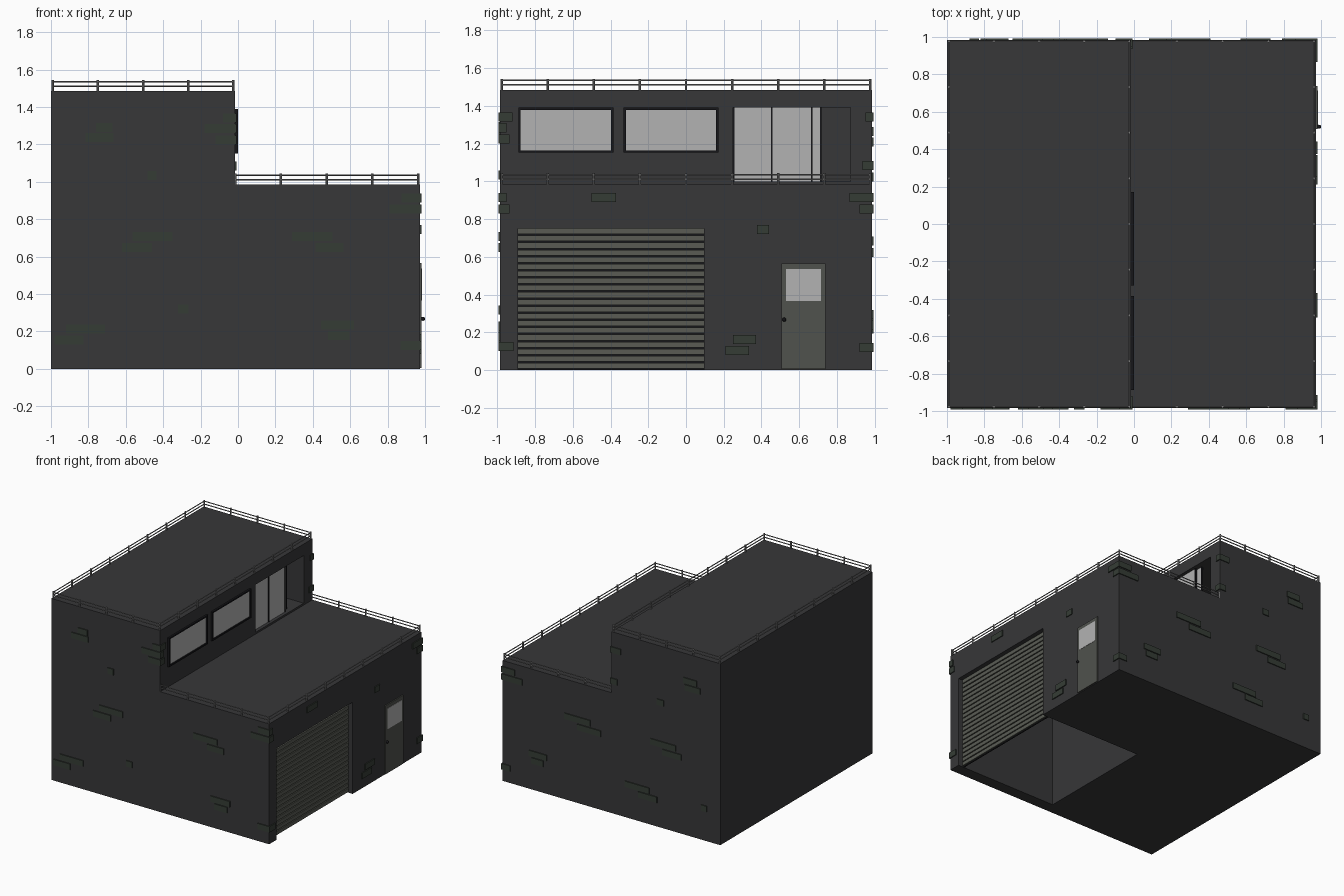
import bpy, bmesh
from mathutils import Vector, Matrix

if "Cube" in bpy.data.objects:
    bpy.data.objects.remove(bpy.data.objects["Cube"])


def mat(name, r, g, b):
    m = bpy.data.materials.new(name)
    m.diffuse_color = (r, g, b, 1)
    m.use_nodes = True
    m.node_tree.nodes["Principled BSDF"].inputs["Base Color"].default_value = m.diffuse_color
    return m


WALL = mat("wall_dark", .038, .038, .040)
BRICK = mat("brick_green", .036, .046, .036)
SHUTTER = mat("shutter_grey", .10, .105, .088)
DOOR = mat("door_grey", .08, .084, .074)
GLASS = mat("glass_pale", .45, .45, .45)
FRAME = mat("frame_black", .008, .008, .01)
METAL = mat("rail_metal", .2, .2, .2)


def finish(name, bm, m):
    bmesh.ops.recalc_face_normals(bm, faces=bm.faces)
    me = bpy.data.meshes.new(name)
    bm.to_mesh(me)
    bm.free()
    me.materials.append(m)
    ob = bpy.data.objects.new(name, me)
    bpy.context.collection.objects.link(ob)
    return ob


def add_box(bm, x0, x1, y0, y1, z0, z1):
    mx = Matrix.Translation(((x0 + x1) / 2, (y0 + y1) / 2, (z0 + z1) / 2)) @ \
        Matrix.Diagonal((x1 - x0, y1 - y0, z1 - z0, 1))
    bmesh.ops.create_cube(bm, size=1, matrix=mx)


def boxes(name, m, *dims):
    bm = bmesh.new()
    for d in dims:
        add_box(bm, *d)
    return finish(name, bm, m)


def add_rod(bm, a, b, r, seg=8):
    a, b = Vector(a), Vector(b)
    d = b - a
    mx = Matrix.Translation((a + b) / 2) @ d.to_track_quat('Z', 'Y').to_matrix().to_4x4()
    bmesh.ops.create_cone(bm, cap_ends=True, segments=seg, radius1=r, radius2=r,
                          depth=d.length, matrix=mx)


def extrude_profile(name, pts, y0, y1, m):
    # closed x/z outline swept along y
    bm = bmesh.new()
    f = bm.faces.new([bm.verts.new((x, y0, z)) for x, z in pts])
    new = bmesh.ops.extrude_face_region(bm, geom=[f])["geom"]
    bmesh.ops.translate(bm, vec=(0, y1 - y0, 0),
                        verts=[v for v in new if isinstance(v, bmesh.types.BMVert)])
    return finish(name, bm, m)


L, MID, R, W = -1.0, -.015, .972, .985     # wall planes
LOW, HIGH = .985, 1.485                    # roof heights

# stepped building shell, with garage and balcony-room cavities
shell = extrude_profile("building_shell", [(L, 0), (R, 0), (R, LOW), (MID, LOW), (MID, HIGH), (L, HIGH)],
                        -W, W, WALL)
for dims in [(.05, 1.2, -.89, .095, -.2, .75), (-.4, .2, .25, .872, 1.0, 1.39)]:
    cut = boxes("cutter", WALL, dims)
    cut.hide_render = True
    mod = shell.modifiers.new("cut", 'BOOLEAN')
    mod.operation, mod.solver, mod.object = 'DIFFERENCE', 'EXACT', cut
    bpy.context.view_layer.objects.active = shell
    bpy.ops.object.modifier_apply(modifier="cut")
    bpy.data.objects.remove(cut)

# garage roller shutter: slats in front of a dark backing sheet
n, step, sx = 20, .75 / 20, .935
boxes("shutter_slats", SHUTTER,
      *[(sx - .012, sx, -.89, .095, i * step + .008, (i + 1) * step) for i in range(n)])
boxes("shutter_backing", FRAME, (sx - .018, sx - .011, -.89, .095, 0, .75))

# entrance door with window and knob
boxes("entrance_door", DOOR, (R - .01, .981, .507, .738, .005, .565))
boxes("entrance_door_glass", GLASS, (R, .983, .53, .715, .365, .535))
bm = bmesh.new()
add_rod(bm, (.975, .52, .267), (.99, .52, .267), .006)
bmesh.ops.create_uvsphere(bm, u_segments=12, v_segments=8, radius=.011,
                          matrix=Matrix.Translation((.989, .52, .267)))
finish("door_knob", bm, FRAME)

# upper windows
T = .012
for i, (a, b) in enumerate([(-.888, -.385), (-.33, .172)]):
    x0, x1, z0, z1 = MID - .005, 0, 1.152, 1.39
    boxes(f"window_frame_{i}", FRAME,
          (x0, x1, a, b, z0, z0 + T), (x0, x1, a, b, z1 - T, z1),
          (x0, x1, a, a + T, z0 + T, z1 - T), (x0, x1, b - T, b, z0 + T, z1 - T))
    boxes(f"window_glass_{i}", GLASS, (x0, -.01, a + T, b - T, z0 + T, z1 - T))

# sliding balcony door, partly open
boxes("sliding_glass", GLASS, (-.048, -.042, .25, .667, 1.0, 1.39), (-.068, -.062, .46, .715, 1.0, 1.39))
boxes("sliding_stiles", FRAME, *[(-.052, -.038, y - .004, y + .004, 1.0, 1.39) for y in (.254, .455, .667)],
      (-.072, -.058, .711, .717, 1.0, 1.39))


# railings: posts plus two rails along each run
def railing(name, z, runs):
    bm = bmesh.new()
    done = set()
    for (x0, y0), (x1, y1), k in runs:
        for h in (.026, .05):
            add_rod(bm, (x0, y0, z + h), (x1, y1, z + h), .004)
        for i in range(k + 1):
            t = i / k
            p = (round(x0 + (x1 - x0) * t, 4), round(y0 + (y1 - y0) * t, 4))
            if p not in done and p[0] > -.991:
                done.add(p)
                add_rod(bm, (*p, z - .005), (*p, z + .058), .0065)
    finish(name, bm, METAL)


xa, xb, xc, ye = -.99, -.025, .963, .977
railing("upper_railing", HIGH, [((xa, -ye), (xb, -ye), 4), ((xa, ye), (xb, ye), 4),
                                ((xa, -ye), (xa, ye), 8), ((xb, -ye), (xb, ye), 8)])
railing("lower_railing", LOW, [((xb + .01, -ye), (xc, -ye), 4), ((xb + .01, ye), (xc, ye), 4),
                               ((xc, -ye), (xc, ye), 8)])

# raised bricks: (start, end, bottom z) on each wall
P, H = .008, .048
front = [(-.76, -.67, 1.266), (-.815, -.665, 1.213), (-.485, -.435, 1.01),
         (-.08, MID, 1.316), (-.18, MID, 1.26), (-.12, MID, 1.2),
         (-.565, -.35, .684), (-.62, -.46, .625), (.29, .505, .684), (.415, .565, .625),
         (.875, R, .89), (.81, R, .83), (-.92, -.71, .188), (-.98, -.825, .13),
         (-.32, -.265, .295), (.445, .62, .21), (.48, .595, .155), (.87, R, .1)]
back = [(.175, .41, .66), (.08, .29, .6), (.86, R, .89), (.79, R, .83),
        (-.6, -.37, .66), (-.65, -.48, .6), (-.36, -.14, .25), (-.43, -.26, .195),
        (.57, .73, .27), (.6, .71, .215), (-.79, -.67, 1.24), (-.82, -.68, 1.185),
        (-.49, -.43, 1.0), (-.1, MID, 1.316), (-.07, MID, 1.06), (-.88, -.83, .24), (.9, R, .095)]
right = [(-W, -.95, .89), (-W, -.935, .83), (-.5, -.37, .89), (.865, W, .89), (.92, W, .83),
         (.375, .44, .72), (.25, .37, .137), (.21, .335, .08), (.92, W, .095), (-W, -.915, .1)]
upper = [(-W, -.92, 1.316), (-W, -.95, 1.26), (-W, -.935, 1.2), (.95, W, 1.316), (.935, W, 1.06)]
E = .02


def wrap(v, lim):
    # corner bricks reach round to the neighbouring raised face
    return v + P * (1 if v > 0 else -1) if abs(abs(v) - lim) < 1e-6 else v


boxes("front_bricks", BRICK, *[(a, b, -W - P, -W + E, z, z + H) for a, b, z in front])
boxes("back_bricks", BRICK, *[(a, b, W - E, W + P, z, z + H) for a, b, z in back])
boxes("right_bricks", BRICK, *[(R - E, R + P, wrap(a, W), wrap(b, W), z, z + H) for a, b, z in right])
boxes("upper_wall_bricks", BRICK, *[(MID - E, MID + P, wrap(a, W), wrap(b, W), z, z + H) for a, b, z in upper])
